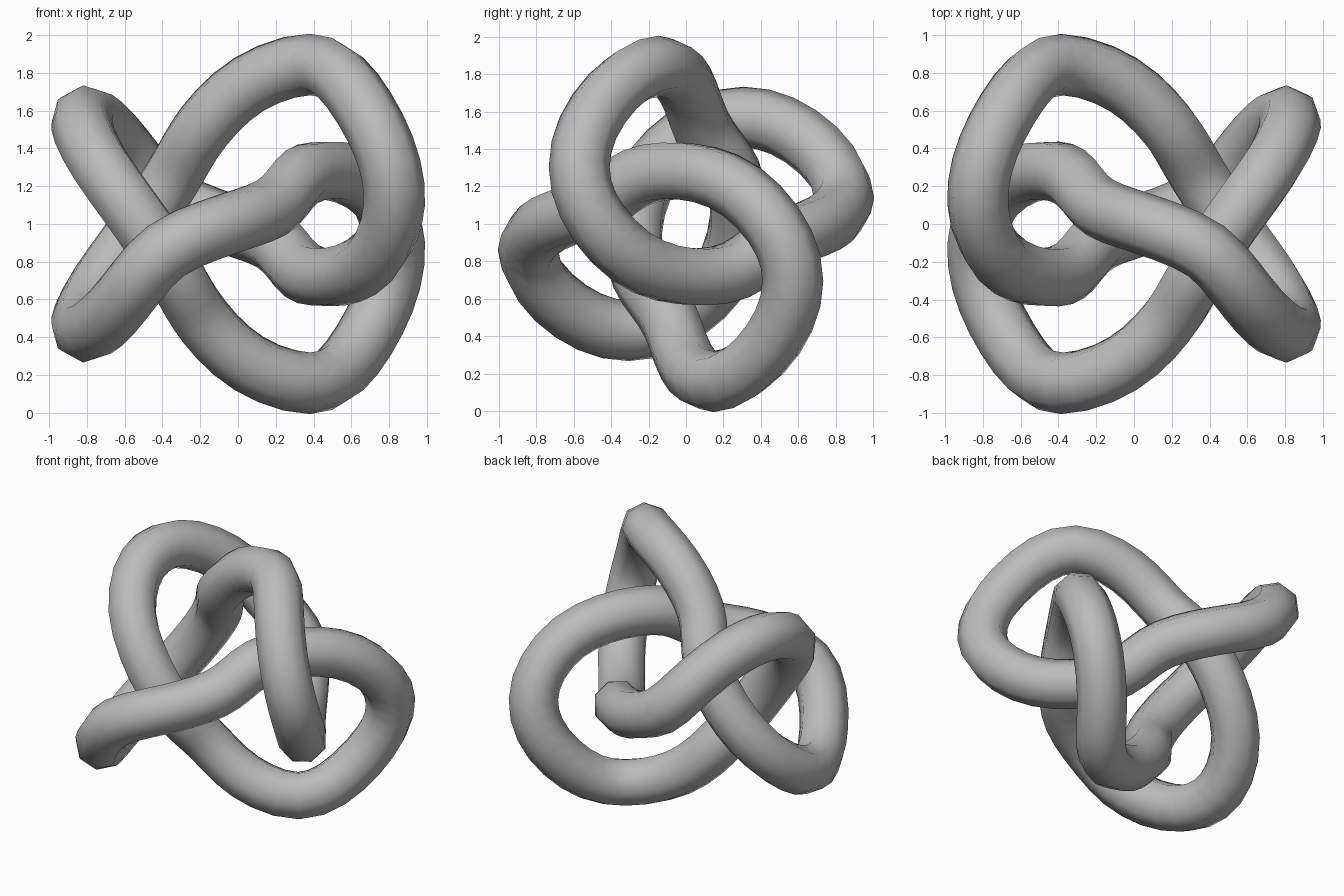
import bpy

cube = bpy.data.objects.get("Cube")
if cube:
    bpy.data.objects.remove(cube, do_unlink=True)

# One quarter of the knot's centre line; the rest follows by symmetry
quarter = [
    (.40, -.13, .865), (.54, -.31, .8), (.67, -.48, .62), (.78, -.575, .41),
    (.835, -.575, .2), (.825, -.48, 0), (.73, -.3, -.19), (.58, -.1, -.275),
    (.44, .1, -.29), (.33, .27, -.26), (.26, .4, -.16), (.19, .51, -.08),
    (.04, .68, -.03), (-.15, .8, .03),
]


def turn(point):
    """Quarter turn about x combined with a flip along x."""
    x, y, z = point
    return (-x, z, -y)


path = []
part = quarter
for _ in range(4):
    path += part
    part = [turn(p) for p in part]

# Closed curve swept with an eight-sided section, raised to stand on the ground
curve = bpy.data.curves.new("knot_path", "CURVE")
curve.dimensions = "3D"
curve.fill_mode = "FULL"
curve.bevel_depth = 0.163
curve.bevel_resolution = 2
spline = curve.splines.new("NURBS")
spline.points.add(len(path) - 1)
for target, (x, y, z) in zip(spline.points, path):
    target.co = (x, y, z + 1, 1)
spline.order_u = 4
spline.use_cyclic_u = True
spline.resolution_u = 2
curve.resolution_u = 2

helper = bpy.data.objects.new("knot_path", curve)
bpy.context.collection.objects.link(helper)
bpy.context.view_layer.update()
evaluated = helper.evaluated_get(bpy.context.evaluated_depsgraph_get())
mesh = bpy.data.meshes.new_from_object(evaluated)
bpy.data.objects.remove(helper, do_unlink=True)
for face in mesh.polygons:
    face.use_smooth = True

# Plain grey finish
grey = bpy.data.materials.new("plain_grey")
grey.use_nodes = True
colour = (.5, .5, .5, 1)
grey.diffuse_color = colour
grey.node_tree.nodes["Principled BSDF"].inputs["Base Color"].default_value = colour
mesh.materials.clear()
mesh.materials.append(grey)

mesh.name = "knotted_tube"
knot = bpy.data.objects.new("knotted_tube", mesh)
bpy.context.collection.objects.link(knot)
